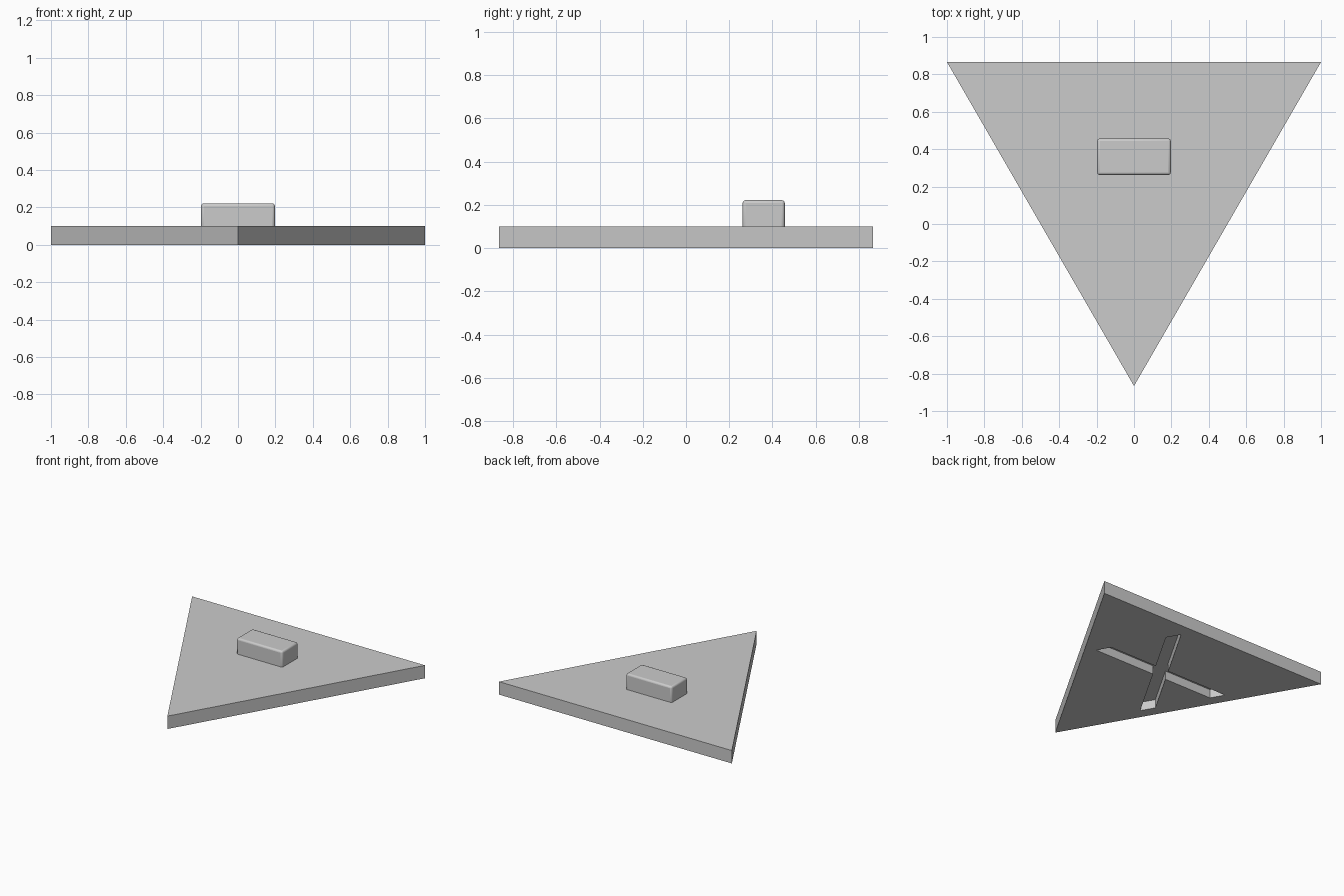
import bpy, bmesh, math
from mathutils import Vector

old = bpy.data.objects.get("Cube")
if old:
    bpy.data.objects.remove(old, do_unlink=True)

grey = bpy.data.materials.new("plain grey")
grey.use_nodes = True
colour = (0.6, 0.6, 0.6, 1)
grey.diffuse_color = colour
grey.node_tree.nodes["Principled BSDF"].inputs["Base Color"].default_value = colour


def prism(name, outline, bottom, top):
    """Extrude a flat outline between two heights."""
    bm = bmesh.new()
    face = bm.faces.new([bm.verts.new((p[0], p[1], bottom)) for p in outline])
    up = bmesh.ops.extrude_face_region(bm, geom=[face])["geom"]
    verts = [v for v in up if isinstance(v, bmesh.types.BMVert)]
    bmesh.ops.translate(bm, verts=verts, vec=(0, 0, top - bottom))
    bmesh.ops.recalc_face_normals(bm, faces=bm.faces)
    mesh = bpy.data.meshes.new(name)
    bm.to_mesh(mesh)
    bm.free()
    mesh.materials.append(grey)
    obj = bpy.data.objects.new(name, mesh)
    bpy.context.collection.objects.link(obj)
    return obj


def direction(degrees):
    a = math.radians(degrees)
    return Vector((math.cos(a), math.sin(a)))


# Triangular base plate, pointing to the front
h = math.sqrt(3) / 2
plate = prism("triangle_plate", [(-1, h), (0, -h), (1, h)], 0, 0.1)

# Two crossing slots with slanted ends, cut into the underside
centre = Vector((-0.026, 0.262))
end = direction(-60) * 0.057
for name, angle in (("cross_slot", 0), ("diagonal_slot", 60)):
    side = direction(angle) * 0.525
    outline = [centre + side + end, centre + side - end,
               centre - side - end, centre - side + end]
    cutter = prism(name + "_cutter", outline, -0.1, 0.067)
    cutter.hide_render = True
    cutter.hide_set(True)
    cut = plate.modifiers.new(name, "BOOLEAN")
    cut.object = cutter
    cut.operation = "DIFFERENCE"
    cut.solver = "EXACT"

# Rounded block on top
block = prism("top_block", [(-0.197, 0.262), (0.197, 0.262),
                            (0.197, 0.457), (-0.197, 0.457)], 0.08, 0.222)
bevel = block.modifiers.new("rounded_edges", "BEVEL")
bevel.width = 0.014
bevel.segments = 3
bpy.context.view_layer.objects.active = block
block.select_set(True)
bpy.ops.object.shade_smooth_by_angle(angle=math.radians(35))
